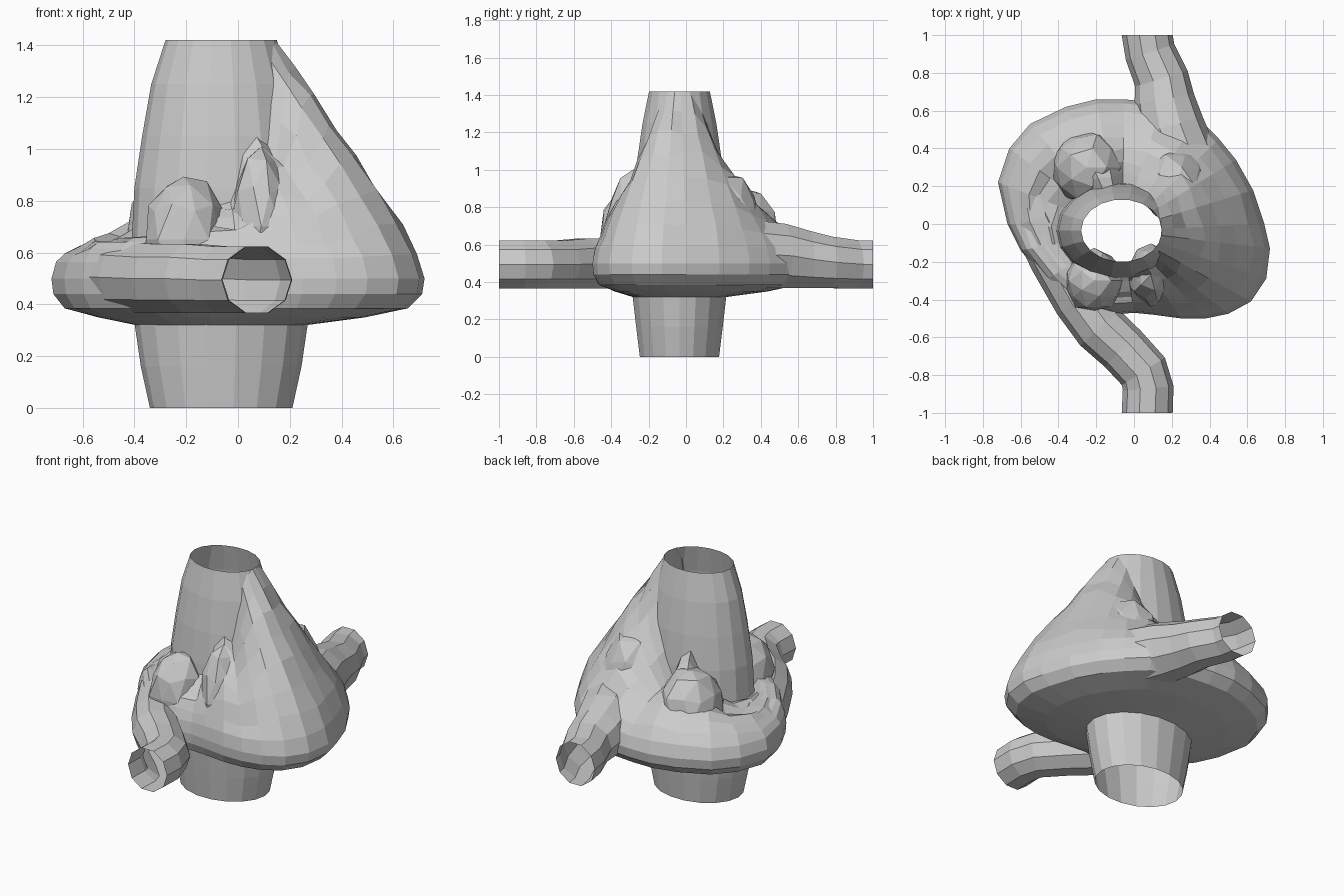
import bpy, bmesh, math, random
from mathutils import Vector

if "Cube" in bpy.data.objects:
    bpy.data.objects.remove(bpy.data.objects["Cube"])

random.seed(4)
CX, CY = -0.065, -0.035

# trunk section: height, half width x, half depth y
TRUNK = [(0, .275, .215), (.16, .31, .235), (.33, .335, .255), (.65, .345, .26),
         (.85, .335, .25), (1.05, .305, .23), (1.25, .27, .2), (1.42, .215, .165)]


def section(z):
    for (z0, a0, b0), (z1, a1, b1) in zip(TRUNK, TRUNK[1:]):
        if z <= z1:
            f = (z - z0) / (z1 - z0)
            return a0 + (a1 - a0) * f, b0 + (b1 - b0) * f
    return TRUNK[-1][1:]


def loft(name, rings):
    """Skin a list of closed rings, leaving both ends open."""
    bm = bmesh.new()
    vs = [[bm.verts.new(p) for p in r] for r in rings]
    n = len(rings[0])
    for a, b in zip(vs, vs[1:]):
        for i in range(n):
            j = (i + 1) % n
            bm.faces.new((a[i], a[j], b[j], b[i]))
    bmesh.ops.recalc_face_normals(bm, faces=bm.faces)
    me = bpy.data.meshes.new(name)
    bm.to_mesh(me)
    bm.free()
    ob = bpy.data.objects.new(name, me)
    bpy.context.collection.objects.link(ob)
    return ob


def jit(s):
    return random.uniform(-s, s)


# open trunk
N = 18
loft("trunk", [[(CX + a * math.cos(2 * math.pi * i / N),
                 CY + b * math.sin(2 * math.pi * i / N), z) for i in range(N)]
               for z, a, b in TRUNK])

# flared root mass: rim outline x, y and height where it meets the trunk
RIM = [(.69, 0, 1.42), (.63, .18, 1.41), (.54, .34, 1.32), (.45, .45, 1.18),
       (.34, .56, 1.05), (.15, .64, .92), (-.05, .66, .78), (-.2, .66, .92),
       (-.36, .62, .96), (-.55, .53, .8), (-.66, .4, .7), (-.72, .22, .65),
       (-.67, 0, .64), (-.6, -.14, .64), (-.47, -.3, .65), (-.36, -.42, .74),
       (-.25, -.46, .86), (-.12, -.48, .78), (0, -.47, .8), (.1, -.48, .98),
       (.25, -.5, 1.05), (.38, -.5, 1.02), (.5, -.475, 1.18), (.62, -.41, 1.34),
       (.7, -.29, 1.41), (.72, -.13, 1.42)]


def mass_point(x, y, t, z, base_z):
    d = Vector((x - CX, y - CY))
    a, b = section(base_z)
    inner = .98 / math.sqrt((d.x / a) ** 2 + (d.y / b) ** 2)
    k = inner + (1 - inner) * t
    return (CX + d.x * k, CY + d.y * k, z)


rings = []
for t in (0, .12, .25, .4, .55, .7, .85, .95, 1):
    s = .018 if 0 < t < .9 else 0
    rings.append([mass_point(x, y, t + jit(s),
                             .5 + (h - .65) * (1 - t) ** 1.1
                             + .15 * math.sqrt(1 - t ** 4) + jit(s), h)
                  for x, y, h in RIM])
for t, z in ((.98, .44), (.86, .385), (.5, .35), (0, .32)):
    rings.append([mass_point(x, y, t, z, .33) for x, y, h in RIM])
loft("root_mass", rings)


# rounded, faceted folds on the root mass
def fold(name, loc, rad):
    bpy.ops.mesh.primitive_ico_sphere_add(subdivisions=2, radius=1, location=loc)
    ob = bpy.context.object
    ob.name = name
    for v in ob.data.vertices:
        v.co = Vector(c * r for c, r in zip(v.co * (1 + jit(.06)), rad))


fold("front_left_fold", (-.21, -.3, .65), (.16, .165, .25))
fold("front_fold", (.09, -.27, .7), (.12, .16, .3))
fold("back_left_fold", (-.25, .3, .66), (.19, .2, .25))
fold("back_right_fold", (.22, .2, .72), (.19, .2, .27))


# open side roots that run into the mass: x, y, radius
def tube(name, path, n=10):
    pts = [Vector((x, y, .36 + r)) for x, y, r in path]
    out = []
    for i, p in enumerate(pts):
        r = path[i][2]
        if i == 0:
            d = Vector((0, -p.y, 0)).normalized()
        else:
            d = pts[min(i + 1, len(pts) - 1)] - pts[i - 1]
            d = Vector((d.x, d.y, 0)).normalized()
        side = Vector((-d.y, d.x, 0))
        out.append([p + side * r * math.cos(2 * math.pi * k / n)
                    + Vector((0, 0, r * math.sin(2 * math.pi * k / n)))
                    for k in range(n)])
    loft(name, out)


tube("front_root", [(.07, -1, .135), (.075, -.87, .135), (.05, -.78, .135),
                    (-.06, -.66, .135), (-.18, -.55, .14), (-.29, -.4, .14),
                    (-.41, -.18, .145), (-.51, .03, .145), (-.54, .2, .14)])
tube("back_root", [(.07, 1, .135), (.085, .91, .135), (.145, .77, .145),
                   (.16, .66, .16), (.19, .52, .18), (.25, .35, .19)])
